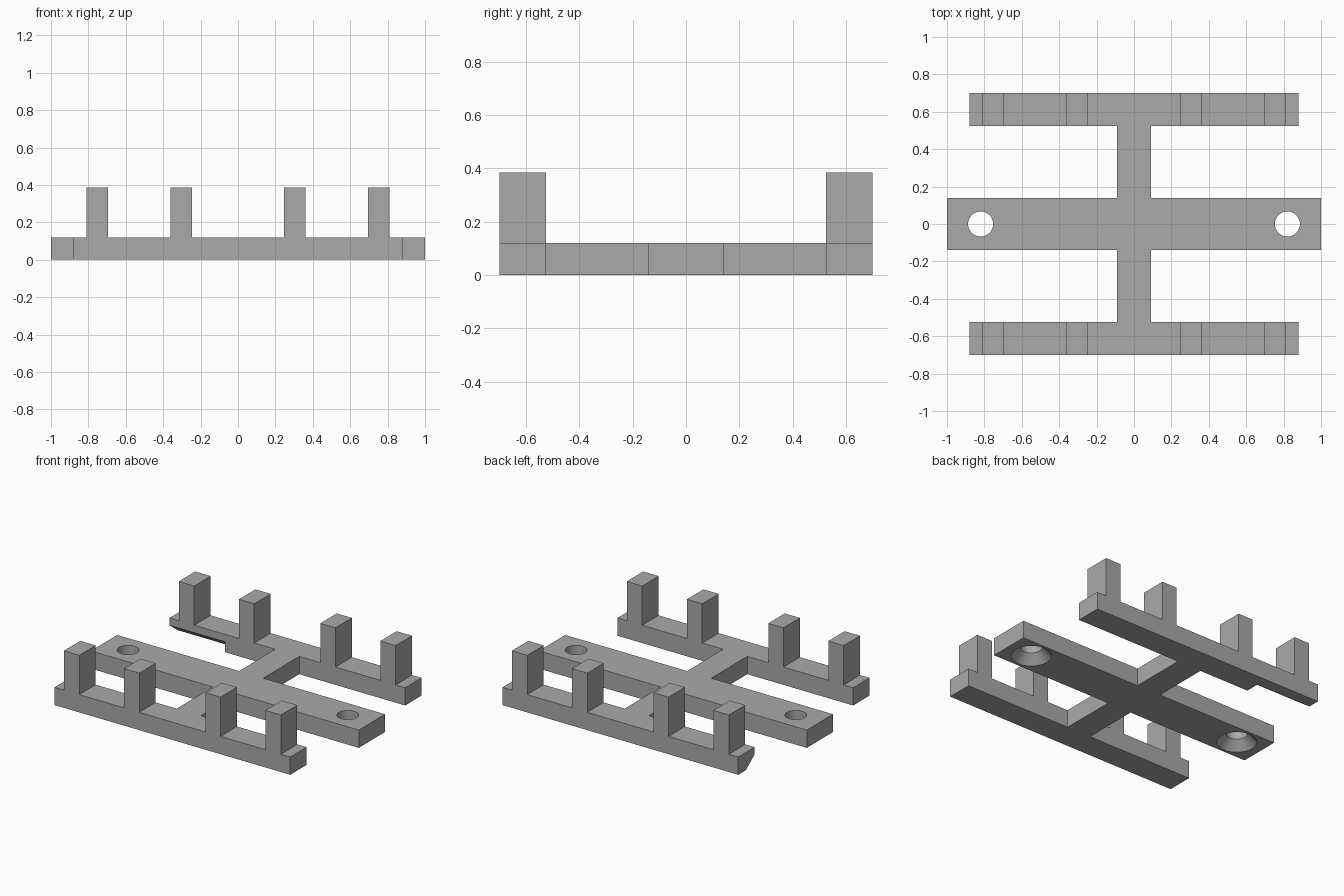
import bpy, bmesh
from math import cos, sin, tau

default = bpy.data.objects.get("Cube")
if default:
    bpy.data.objects.remove(default)

# Dimensions
T = 0.12                                # plate thickness
RAIL_X, RAIL_IN, RAIL_OUT = 0.88, 0.525, 0.70
BAR_X, BAR_Y, STEM_X = 1.0, 0.14, 0.09
HOLE_X, HOLE_R, SINK_R = 0.82, 0.067, 0.123

grey = bpy.data.materials.new("plain grey")
grey.use_nodes = True
grey.diffuse_color = (0.4, 0.4, 0.4, 1)
grey.node_tree.nodes["Principled BSDF"].inputs["Base Color"].default_value = (0.4, 0.4, 0.4, 1)


def finish(name, bm):
    bmesh.ops.recalc_face_normals(bm, faces=bm.faces)
    mesh = bpy.data.meshes.new(name)
    bm.to_mesh(mesh)
    bm.free()
    obj = bpy.data.objects.new(name, mesh)
    mesh.materials.append(grey)
    bpy.context.collection.objects.link(obj)
    return obj


def prism(name, points, offset):
    """Extrude a closed outline of 3D points along an offset."""
    bm = bmesh.new()
    face = bm.faces.new([bm.verts.new(p) for p in points])
    moved = bmesh.ops.extrude_face_region(bm, geom=[face])["geom"]
    verts = [v for v in moved if isinstance(v, bmesh.types.BMVert)]
    bmesh.ops.translate(bm, verts=verts, vec=offset)
    return finish(name, bm)


def lathe(name, x, profile, sides=48):
    """Solid of revolution about a vertical axis at x."""
    bm = bmesh.new()
    rings = [[bm.verts.new((x + r * cos(tau * i / sides), r * sin(tau * i / sides), z))
              for i in range(sides)] for r, z in profile]
    for a, b in zip(rings, rings[1:]):
        for i in range(sides):
            j = (i + 1) % sides
            bm.faces.new((a[i], a[j], b[j], b[i]))
    bm.faces.new(rings[0])
    bm.faces.new(rings[-1])
    return finish(name, bm)


def cut(target, cutter):
    cutter.hide_render = True
    mod = target.modifiers.new("cut", 'BOOLEAN')
    mod.operation, mod.solver, mod.object = 'DIFFERENCE', 'EXACT', cutter
    bpy.context.view_layer.objects.active = target
    bpy.ops.object.modifier_apply(modifier=mod.name)
    bpy.data.objects.remove(cutter)


# Base plate: mounting bar, stem and two rails, from a mirrored quarter outline
quarter = [(BAR_X, BAR_Y), (STEM_X, BAR_Y), (STEM_X, RAIL_IN),
           (RAIL_X, RAIL_IN), (RAIL_X, RAIL_OUT)]
half = quarter + [(-x, y) for x, y in reversed(quarter)]
outline = half + [(x, -y) for x, y in reversed(half)]
base = prism("base_plate", [(x, y, 0) for x, y in outline], (0, 0, T))

# Countersunk screw holes, wide at the underside
for side in (-1, 1):
    e = 0.01
    cut(base, lathe("screw_hole", side * HOLE_X,
                    [(SINK_R + e, -e), (HOLE_R, 0.06), (HOLE_R, T + e)]))

# Sloped relief under one end of the rear rail
cut(base, prism("rail_relief", [(-0.95, 0.62, 0), (-0.95, RAIL_IN, 0.07),
                                (-0.95, 0.45, 0.07), (-0.95, 0.45, -0.05),
                                (-0.95, 0.62, -0.05)], (0.485, 0, 0)))

bpy.ops.object.select_all(action='DESELECT')
base.select_set(True)
bpy.context.view_layer.objects.active = base
bpy.ops.object.shade_smooth_by_angle(angle=0.5)

# Upright posts, four on each rail
for rail, sy in (("front", -1), ("rear", 1)):
    for sx in (-1, 1):
        for place, x0, x1 in (("inner", 0.247, 0.36), ("outer", 0.695, 0.81)):
            a, b = sx * x0, sx * x1
            c, d = sy * RAIL_IN, sy * RAIL_OUT
            hand = "left" if sx > 0 else "right"
            prism(f"{rail}_{hand}_{place}_post",
                  [(a, c, T), (b, c, T), (b, d, T), (a, d, T)], (0, 0, 0.385 - T))
